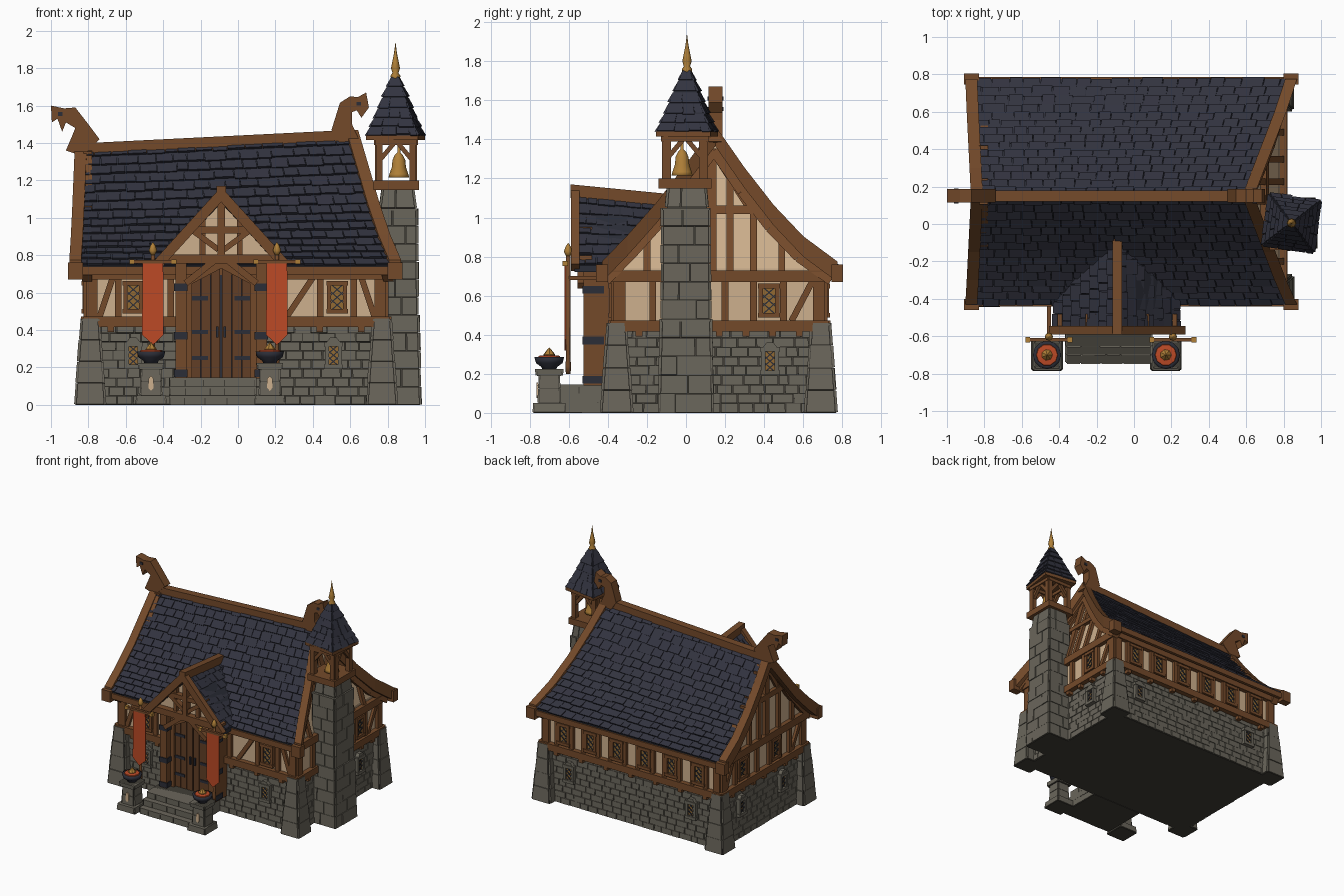
import bpy, bmesh, math, random
from mathutils import Vector as V, Matrix

if "Cube" in bpy.data.objects:
    bpy.data.objects.remove(bpy.data.objects["Cube"])
random.seed(4)

def lin(c):
    return tuple((v / 255 / 12.92) if v < 11 else ((v / 255 + .055) / 1.055) ** 2.4 for v in c) + (1,)
MATS = {}
for n, c in dict(slate=(50, 51, 63), stone=(106, 102, 91), mortar=(64, 61, 54), wood=(116, 74, 42), door_wood=(98, 63, 38),
                 plaster=(206, 176, 141), gold=(176, 128, 56), banner_red=(188, 74, 38), iron=(43, 45, 55),
                 amber_glass=(146, 106, 50)).items():
    MATS[n] = bpy.data.materials.new(n)
    MATS[n].diffuse_color = lin(c)
PARTS = {}
def part(name, mat):
    if name not in PARTS:
        PARTS[name] = (bmesh.new(), mat)
    return PARTS[name][0]

def hexa(bm, b, t):
    v = [bm.verts.new(p) for p in list(b) + list(t)]
    for f in ((3, 2, 1, 0), (4, 5, 6, 7), (0, 1, 5, 4), (1, 2, 6, 5), (2, 3, 7, 6), (3, 0, 4, 7)):
        bm.faces.new([v[i] for i in f])
def ring(c, hx, hy, z, rot=0):
    R = Matrix.Rotation(rot, 3, 'Z')
    return [V((c[0], c[1], z)) + R @ V((sx * hx, sy * hy, 0)) for sx, sy in ((-1, -1), (1, -1), (1, 1), (-1, 1))]
def box(bm, x0, x1, y0, y1, z0, z1):
    c, hx, hy = ((x0 + x1) / 2, (y0 + y1) / 2), (x1 - x0) / 2, (y1 - y0) / 2
    hexa(bm, ring(c, hx, hy, z0), ring(c, hx, hy, z1))
def wbeam(bm, M, a, b, w, d, d0=-.02):
    """Beam on a wall plane M from 2D point a to b."""
    a, b = V(a), V(b)
    t = (b - a).normalized()
    n = V((-t.y, t.x)) * w / 2
    q = (a - n, b - n, b + n, a + n)
    hexa(bm, [M @ V((p.x, p.y, d0)) for p in q], [M @ V((p.x, p.y, d)) for p in q])
def prism(bm, M, pts, d0, d1):
    lo = [bm.verts.new(M @ V((*p, d0))) for p in pts]
    hi = [bm.verts.new(M @ V((*p, d1))) for p in pts]
    bm.faces.new(lo[::-1]); bm.faces.new(hi)
    for i in range(len(pts)):
        j = (i + 1) % len(pts)
        bm.faces.new((lo[i], lo[j], hi[j], hi[i]))
def lathe(bm, c, prof, n=12):
    rings = [[bm.verts.new((c[0] + max(r, .001) * math.cos(k * math.tau / n), c[1] + max(r, .001) * math.sin(k * math.tau / n), z))
              for k in range(n)] for r, z in prof]
    for a, b in zip(rings, rings[1:]):
        for k in range(n):
            bm.faces.new((a[k], a[(k + 1) % n], b[(k + 1) % n], b[k]))
    bm.faces.new(rings[0][::-1]); bm.faces.new(rings[-1])
def tiles(bm, S, rows, width, l0, l1, gap):
    """Courses of slates or stones over surface S(u right, t down)."""
    for r in range(rows):
        t0, t1 = r / rows, (r + 1) / rows
        L = (S(1, (t0 + t1) / 2) - S(0, (t0 + t1) / 2)).length
        H = (S(.5, t1) - S(.5, t0)).length
        n = max(1, round(L / width))
        e = [0] + [(i + .5 * (r % 2) - .25 + random.uniform(-.2, .2)) / n for i in range(1, n)] + [1]
        for u0, u1 in zip(e, e[1:]):
            g, h = min(gap / L, .2 * (u1 - u0)), gap / H * (t1 - t0)
            ua, ub, tb = u0 + g, u1 - g, t1 - h + random.uniform(-.1, .1) * (l0 != l1) * (t1 - t0)
            p = [S(ua, t0), S(ub, t0), S(ub, tb), S(ua, tb)]
            nn = -(p[1] - p[0]).cross(p[3] - p[0]).normalized()
            k = random.uniform(.6, 1)
            hexa(bm, p, [p[0] + nn * l0 * k, p[1] + nn * l0 * k, p[2] + nn * l1 * k, p[3] + nn * l1 * k])
def masonry(name, c, h0, h1, z0, z1, rows, width, lift=.012):
    """Tapered stone block: mortar core with stone courses on the sides."""
    b, t = ring(c, h0[0] - lift, h0[1] - lift, z0), ring(c, h1[0] - lift, h1[1] - lift, z1)
    hexa(part(name + "_core", "mortar"), b, t)
    for i in range(4):
        j = (i + 1) % 4
        tiles(part(name + "_stones", "stone"), lambda u, s: t[i].lerp(t[j], u).lerp(b[i].lerp(b[j], u), s), rows, width, lift, lift, .003)
    hexa(part(name + "_stones", "stone"), ring(c, h1[0] - .006, h1[1] - .006, z1 - .012), ring(c, h1[0] - .006, h1[1] - .006, z1))
def wall(o, x, n, lean=0):
    return Matrix(((x[0], -lean, n[0], o[0]), (x[1], 0, n[1], o[1]), (0, 1, 0, 0), (0, 0, 0, 1)))
FRONT, BACK = wall((0, -.36), (1, 0), (0, -1)), wall((0, .70), (-1, 0), (0, 1))
RIGHT, LEFT = wall((.78, 0), (0, 1), (1, 0)), wall((-.80, 0), (0, -1), (-1, 0))
LEAN = wall((.78 + .3 * .72, 0), (0, 1), (1, 0), .3)
PORCH, DOOR = wall((0, -.50), (1, 0), (0, -1)), wall((0, -.44), (1, 0), (0, -1))

def window(M, u, z, w, h, mat="wood"):
    f, g, l = part("window_frames_" + mat, mat), part("window_glass", "amber_glass"), part("window_lattice", "iron")
    wbeam(g, M, (u, z - h / 2), (u, z + h / 2), w, .018)
    for s in (-1, 1):
        wbeam(f, M, (u + s * w / 2, z - h / 2 - .01), (u + s * w / 2, z + h / 2), .022, .032)
        wbeam(f, M, (u - w / 2 - .015, z + s * h / 2), (u + w / 2 + .015, z + s * h / 2), .024, .036)
        for k in (-.5, 0, .5):
            d = V((s * w / 2, h / 4)) * (1 if k == 0 else .9)
            m = V((u, z + k * h * .55))
            wbeam(l, M, m - d, m + d, .006, .024)
    if mat == "stone":
        prism(f, M, [(u - w / 2 - .01, z + h / 2), (u + w / 2 + .01, z + h / 2), (u + w / 4, z + h / 2 + .035), (u - w / 4, z + h / 2 + .035)], 0, .03)

# stone base, corner buttresses, plaster storey
masonry("base", (-.01, .17), (.80, .545), (.79, .53), 0, .43, 9, .085)
for x in (-.79, .77):
    for y in (-.355, .69):
        masonry("corner_buttress", (x, y), (.09, .09), (.055, .055), 0, .46, 4, .14)
box(part("plaster_walls", "plaster"), -.80, .78, -.36, .70, .42, .74)

# main roof
F = [(.15, 1.41), (0, 1.22), (-.15, 1.03), (-.3, .87), (-.43, .745)]
B = [(.15, 1.41), (.3, 1.2), (.45, 1.015), (.6, .865), (.775, .745)]
def roof(P, flip):
    def S(u, t):
        u = 1 - u if flip else u
        i = min(3, int(t * 4)); f = t * 4 - i
        y, z = (P[i][k] * (1 - f) + P[i + 1][k] * f for k in (0, 1))
        x = (-.84 - .03 * t) * (1 - u) + (.61 + .23 * t) * u
        return V((x, y, z + x * .05 * (1 - t)))
    return S
down = V((0, 0, -.05))
for P, flip in ((F, False), (B, True)):
    S = roof(P, flip)
    tiles(part("roof_slates", "slate"), S, 15, .09, .004, .017, .002)
    for i in range(4):
        a, b = i / 4, (i + 1) / 4
        q = [S(0, a), S(1, a), S(1, b), S(0, b)]
        hexa(part("roof_deck", "iron"), [p + down for p in q], q)
        for u in (0, 1):   # bargeboards
            w, up = V((.032, 0, 0)), V((0, 0, .03))
            p, r = S(u, a), S(u, b)
            q = [p - w, p + w, r + w, r - w]
            hexa(part("bargeboards", "wood"), [k - V((0, 0, .075)) for k in q], [k + up for k in q])
    e = [S(0, 1), S(1, 1)]
    yy = e[0].y
    box(part("eave_boards", "wood"), -.86, .83, yy - .012, yy + .012, .695, .74)
    for x in (-.87, .84):
        box(part("bargeboards", "wood"), x - .04, x + .04, yy - .03, yy + .03, .67, .76)
q = [V((x, y, 1.37 + x * .05)) for x, y in ((-.86, .12), (.6, .12), (.6, .18), (-.86, .18))]
hexa(part("ridge_beam", "wood"), q, [p + V((0, 0, .07)) for p in q])

# carved beast heads on the ridge ends
R0 = wall((0, .15), (1, 0), (0, -1))
prism(part("ridge_head_left", "wood"), R0, [(-.83, 1.33), (-.74, 1.42), (-.80, 1.5), (-.87, 1.59), (-.93, 1.585), (-1, 1.6), (-.995, 1.51),
      (-.965, 1.53), (-.94, 1.46), (-.92, 1.51), (-.87, 1.48), (-.89, 1.43), (-.92, 1.36)][::-1], -.036, .036)
prism(part("ridge_head_right", "wood"), R0, [(.57, 1.36), (.66, 1.39), (.61, 1.5), (.61, 1.565), (.635, 1.575), (.66, 1.535), (.70, 1.59),
      (.685, 1.67), (.64, 1.645), (.6, 1.65), (.545, 1.615), (.50, 1.47)], -.036, .036)
for x, z in ((-.95, 1.555), (.645, 1.61)):
    wbeam(part("head_eyes", "iron"), R0, (x - .012, z), (x + .012, z), .02, .041, -.041)

# gables with timber framing
def zroof(y):
    P = F if y < .15 else B
    for (a, za), (b, zb) in zip(P, P[1:]):
        if min(a, b) <= y <= max(a, b):
            return za + (zb - za) * (y - a) / (b - a)
    return .74
tim = part("timber_frame", "wood")
for M, s in ((LEAN, 1), (LEFT, -1)):
    pts = [(s * y, max(z - .04, .71)) for y, z in F[::-1] + B[1:]]
    pts = [(s * -.36, .70)] + pts[1:-1] + [(s * .70, .70)]
    prism(part("gable_walls", "plaster"), M, pts if s < 0 else pts[::-1], -.05, 0)
    for y in (-.2, -.03, .13, .225, .345, .49):
        wbeam(tim, M, (s * y, .72), (s * y, zroof(y) - .03), .035 if y != .13 else .05, .025)
    wbeam(tim, M, (s * -.12, 1.04), (s * .42, 1.04), .045, .03)
    wbeam(tim, M, (s * -.02, 1.05), (s * .14, 1.3), .03, .02)
    wbeam(tim, M, (s * .32, 1.05), (s * .16, 1.3), .03, .02)
    wbeam(tim, M, (s * .50, .94), (s * .66, .74), .03, .02)
    for P in (F, B):   # inner rafters under the verge
        for (a, za), (b, zb) in zip(P, P[1:]):
            wbeam(tim, M, (s * a * .96, za - .065), (s * b * .96, zb - .065), .055, .035)

# lower storey timbers: sills, plates, posts, braces, windows
WALLS = [(FRONT, -.80, .78, (-.78, -.64, -.48, -.36, .19, .44, .62, .76), ((-.74, .47, -.67, .68), (.26, .47, .40, .68), (.73, .47, .66, .68)), (-.56, .53), (-.56, .51)),
         (BACK, -.78, .80, (-.76, -.66, -.53, -.42, -.29, -.18, -.05, .07, .2, .31, .44, .56, .68, .78), (), (-.595, -.355, -.115, .135, .375, .62), (-.55, .55)),
         (RIGHT, -.36, .70, (-.34, -.17, .2, .345, .50, .68), ((.54, .47, .65, .68),), (.425,), (.43,)),
         (LEFT, -.70, .36, (-.68, -.53, -.37, -.25, -.09, .04, .17, .34), ((-.65, .47, -.56, .68), (.2, .47, .31, .68)), (-.45, -.02), (-.45, .08))]
for M, a, b, posts, braces, wins, low in WALLS:
    wbeam(tim, M, (a - .03, .445), (b + .03, .445), .055, .04)
    wbeam(tim, M, (a - .02, .70), (b + .02, .70), .06, .035)
    for p in posts:
        wbeam(tim, M, (p, .45), (p, .70), .06 if p in (posts[0], posts[-1]) else .035, .025)
    for x0, z0, x1, z1 in braces:
        wbeam(tim, M, (x0, z0), (x1, z1), .032, .02)
    for u in wins:
        window(M, u, .575, .085, .15)
    for u in low:
        window(M, u, .265, .07, .12, "stone")
    for k in range(7):   # short joist ends below the sill
        u = a + .12 + k * (b - a - .24) / 6
        if M is not FRONT or abs(u + .09) > .25:
            wbeam(tim, M, (u, .39), (u, .43), .035, .035)

# bell tower
T = (.855, 0)
masonry("tower_foot", T, (.13, .147), (.118, .135), 0, .48, 5, .13)
masonry("tower_shaft", T, (.114, .132), (.11, .13), .48, 1.05, 6, .13)
masonry("tower_neck", (.855, .005), (.105, .115), (.09, .105), 1.05, 1.16, 1, .11)
bel = part("belfry_frame", "wood")
box(bel, .725, .968, -.14, .13, 1.15, 1.2)
for M in (wall((.845, -.115), (1, 0), (0, -1)), wall((.845, .105), (-1, 0), (0, 1)), wall((.95, -.005), (0, 1), (1, 0)), wall((.74, -.005), (0, -1), (-1, 0))):
    for s in (-1, 1):
        wbeam(bel, M, (s * .09, 1.2), (s * .09, 1.42), .036, .008, -.03)
        wbeam(bel, M, (s * .085, 1.31), (s * .01, 1.40), .024, .004, -.02)
    wbeam(bel, M, (-.11, 1.41), (.11, 1.41), .04, .012, -.03)
C, ROT = (.842, .005), math.radians(-8)
hexa(bel, ring(C, .14, .14, 1.415, ROT), ring(C, .14, .14, 1.44, ROT))
PY = [(.138, 1.44), (.1, 1.53), (.062, 1.64), (.014, 1.76)]
for (h0, z0), (h1, z1) in zip(PY, PY[1:]):
    b, t = ring(C, h0, h0, z0, ROT), ring(C, h1, h1, z1, ROT)
    hexa(part("tower_roof_deck", "iron"), b, t)
    for i in range(4):
        j = (i + 1) % 4
        tiles(part("tower_roof_slates", "slate"), lambda u, s: t[i].lerp(t[j], u).lerp(b[i].lerp(b[j], u), s), 2, .07, .003, .012, .0015)
lathe(part("spire_finial", "gold"), C, [(.024, 1.735), (.026, 1.76), (.016, 1.775), (.024, 1.80), (.018, 1.83), (.008, 1.88), (0, 1.935)], 8)
lathe(part("bell", "gold"), (.86, -.02), [(.056, 1.215), (.05, 1.235), (.038, 1.27), (.034, 1.31), (.022, 1.335), (.008, 1.35), (.008, 1.40)], 14)

# porch roof, gable and truss
CX = -.09
for s in (-1, 1):
    def S(u, t):
        u = u if s > 0 else 1 - u
        return V((CX + s * .335 * t, -.57 + .50 * u, 1.125 - .37 * t - .05 * u * (1 - t)))
    tiles(part("porch_slates", "slate"), S, 7, .07, .004, .014, .002)
    q = [S(0, 0), S(1, 0), S(1, 1), S(0, 1)]
    hexa(part("porch_deck", "iron"), [p - V((0, 0, .035)) for p in q], q)
    pt = part("porch_timbers", "wood")
    wbeam(pt, PORCH, (CX, 1.125), (CX + s * .345, .745), .055, .09, .045)
    wbeam(pt, PORCH, (CX + s * .015, .83), (CX + s * .15, .93), .03, .05)
    wbeam(pt, PORCH, (CX, .80), (CX + s * .19, .65), .035, .055)
    wbeam(pt, PORCH, (CX + s * .10, .78), (CX + s * .1, 1.0), .03, .04)
    x = CX + s * .215   # side posts with iron bands and door jambs
    box(pt, x - .03, x + .03, -.525, -.36, .14, .76)
    box(pt, CX + s * .175 - .02, CX + s * .175 + .02, -.475, -.36, .14, .70)
    for z in (.17, .37, .63):
        box(part("post_bands", "iron"), x - .036, x + .036, -.531, -.42, z - .02, z + .02)
    wbeam(pt, DOOR, (CX + s * .18, .66), (CX, .755), .045, .035)
prism(part("porch_gable", "plaster"), PORCH, [(CX - .30, .76), (CX + .30, .76), (CX, 1.08)], -.03, .01)
wbeam(pt, PORCH, (CX - .32, .78), (CX + .32, .78), .05, .06)
wbeam(pt, PORCH, (CX - .17, .935), (CX + .17, .935), .035, .055)
wbeam(pt, PORCH, (CX, .78), (CX, 1.13), .04, .06)
q = [V((CX + a, y, z)) for a, y, z in ((-.026, -.592, 1.10), (.026, -.592, 1.10), (.026, -.08, 1.05), (-.026, -.08, 1.05))]
hexa(part("porch_ridge", "wood"), q, [p + V((0, 0, .07)) for p in q])

# double door
for s in (-1, 1):
    for k in range(3):
        x = CX + s * (.03 + k * .053)
        wbeam(part("door_planks", "door_wood"), DOOR, (x, .14), (x, .74 - k * .028), .05, .012)
    for z in (.25, .39, .57):
        wbeam(part("door_hinges", "iron"), DOOR, (CX + s * .155, z), (CX + s * .07, z), .022, .018)
    wbeam(part("door_handles", "iron"), DOOR, (CX + s * .02, .36), (CX + s * .02, .42), .014, .025)
box(part("door_backing", "iron"), CX - .17, CX + .17, -.435, -.36, .14, .74)

# steps
for k, (y, z) in enumerate(((-.70, .05), (-.655, .10), (-.61, .145))):
    masonry("step_%d" % k, (-.135, (y - .05 - .36) / 2), (.235, (-.36 - y + .05) / 2), (.235, (-.36 - y + .05) / 2), 0, z, k + 1, .12, .008)

# braziers on pedestals, banners on poles
for x, bx in ((-.465, -.455), (.17, .208)):
    c = (x, -.70)
    masonry("pedestal_foot", c, (.088, .088), (.08, .085), 0, .05, 1, .18, .008)
    masonry("pedestal_shaft", c, (.062, .062), (.056, .056), .05, .2, 2, .12, .008)
    masonry("pedestal_cap", c, (.07, .07), (.074, .074), .19, .225, 1, .15, .008)
    prism(part("pedestal_plaques", "plaster"), wall((x, -.76), (1, 0), (0, -1)), [(-.014, .09), (0, .075), (.014, .09), (.014, .14), (0, .155), (-.014, .14)], -.002, .006)
    lathe(part("brazier_bowls", "iron"), c, [(.035, .22), (.04, .235), (.068, .255), (.076, .285), (.06, .285)], 12)
    lathe(part("brazier_embers", "banner_red"), c, [(.06, .28), (.056, .292), (.02, .296)], 10)
    lathe(part("brazier_flames", "gold"), c, [(.028, .285), (.03, .30), (.014, .32), (0, .335)], 7)
    lathe(part("banner_poles", "wood"), (bx, -.603), [(.012, .2), (.015, .24), (.011, .28), (.011, .82)], 8)
    lathe(part("pole_finials", "gold"), (bx, -.603), [(.01, .80), (.022, .825), (.014, .85), (0, .87)], 8)
    M = wall((bx, -.615), (1, 0), (0, -1))
    wbeam(part("banner_rods", "wood"), M, (-.11, .765), (.11, .765), .018, .014, -.006)
    for s in (-1, 1):
        wbeam(part("rod_tips", "gold"), M, (s * .10, .765), (s * .125, .765), .026, .018, -.01)
    box(part("banner_brackets", "wood"), bx - .01, bx + .01, -.60, -.36, .68, .70)
    prism(part("banners", "banner_red"), M, [(-.058, .375), (0, .32), (.058, .375), (.055, .755), (-.055, .755)], 0, .008)

for name, (bm, mat) in PARTS.items():
    bmesh.ops.recalc_face_normals(bm, faces=bm.faces)
    me = bpy.data.meshes.new(name)
    bm.to_mesh(me); bm.free()
    me.materials.append(MATS[mat])
    ob = bpy.data.objects.new(name, me)
    bpy.context.collection.objects.link(ob)
    if name in ("bell", "brazier_bowls", "spire_finial", "banner_poles", "pole_finials"):
        me.shade_smooth()

for m in bpy.data.materials:
    if m.users and not m.is_grease_pencil:
        m.use_nodes = True
        m.node_tree.nodes["Principled BSDF"].inputs["Base Color"].default_value = m.diffuse_color
